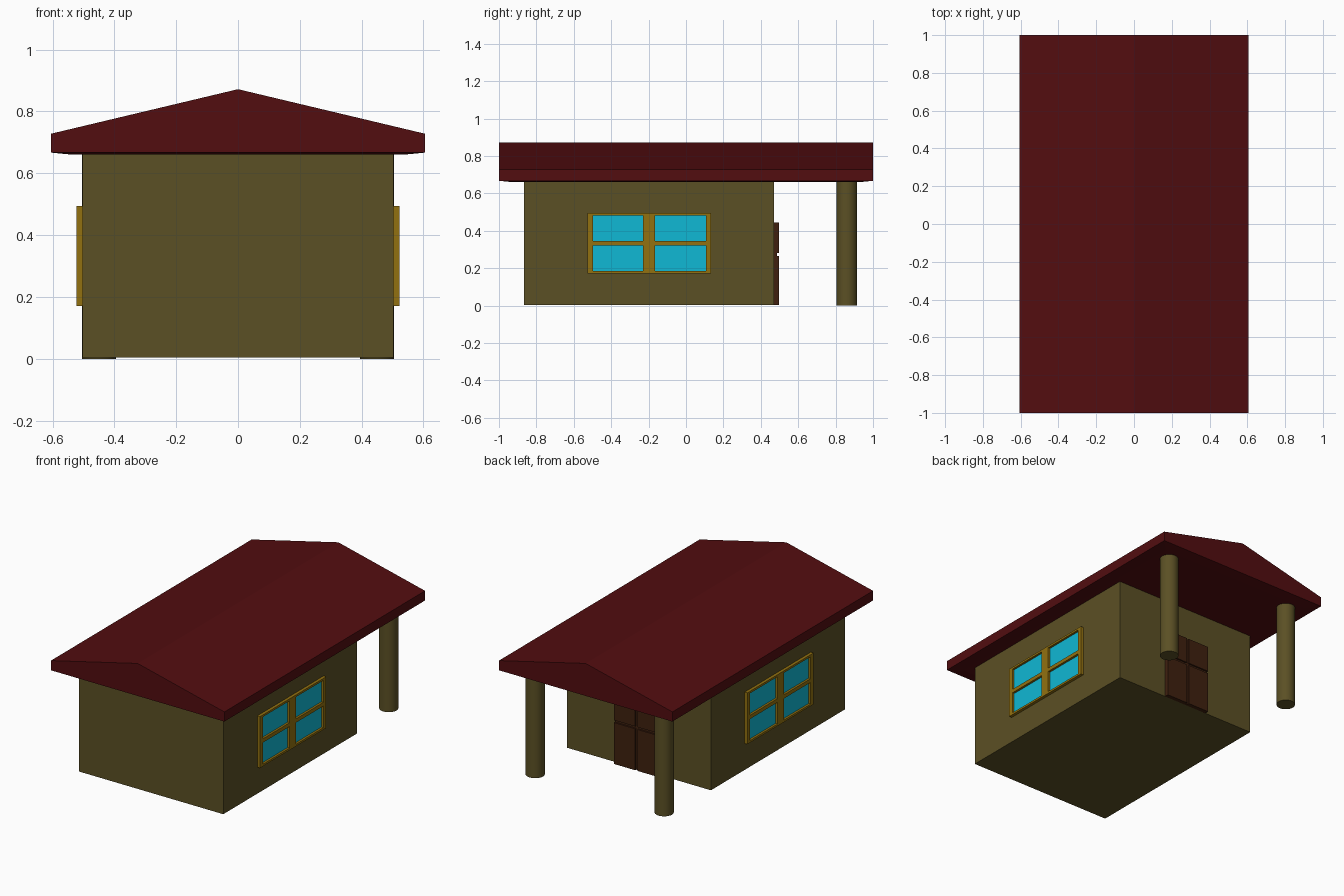
import bpy
import bmesh
from mathutils import Matrix, Vector

cube = bpy.data.objects.get("Cube")
if cube:
    bpy.data.objects.remove(cube, do_unlink=True)


def material(name, r, g, b):
    m = bpy.data.materials.new(name)
    m.use_nodes = True
    m.diffuse_color = (r, g, b, 1)
    bsdf = m.node_tree.nodes["Principled BSDF"]
    bsdf.inputs["Base Color"].default_value = (r, g, b, 1)
    bsdf.inputs["Roughness"].default_value = 0.8
    return m


OLIVE = material("olive wall", 0.105, 0.08, 0.018)
RED = material("dark red roof", 0.085, 0.004, 0.005)
GOLD = material("golden frame", 0.29, 0.165, 0.005)
GLASS = material("cyan glass", 0.005, 0.48, 0.66)
BROWN = material("brown door", 0.05, 0.0145, 0.0045)


def add_box(bm, low, high):
    low, high = Vector(low), Vector(high)
    matrix = Matrix.Translation((low + high) / 2) @ Matrix.Diagonal((*(high - low), 1))
    bmesh.ops.create_cube(bm, size=1, matrix=matrix)


def finish(name, bm, mat):
    mesh = bpy.data.meshes.new(name)
    bmesh.ops.recalc_face_normals(bm, faces=bm.faces[:])
    bm.to_mesh(mesh)
    bm.free()
    mesh.materials.append(mat)
    obj = bpy.data.objects.new(name, mesh)
    bpy.context.collection.objects.link(obj)
    return obj


def boxes(name, mat, *spans):
    bm = bmesh.new()
    for low, high in spans:
        add_box(bm, low, high)
    return finish(name, bm, mat)


# House body
boxes("walls", OLIVE, ((-0.503, -0.865, 0.004), (0.503, 0.47, 0.664)))

# Roof: gable profile swept from front to back, with a slightly dropped ceiling
bm = bmesh.new()
profile = [(-0.605, 0.667), (0.605, 0.667), (0.605, 0.728), (0, 0.872), (-0.605, 0.728)]
gable = bm.faces.new([bm.verts.new((x, -1, z)) for x, z in profile])
swept = bmesh.ops.extrude_face_region(bm, geom=[gable])["geom"]
bmesh.ops.translate(bm, vec=(0, 2, 0), verts=[v for v in swept if isinstance(v, bmesh.types.BMVert)])
if gable.is_valid is False or len(bm.faces) < 7:
    bm.faces.new([v for v in bm.verts if v.co.y < 0])
bmesh.ops.recalc_face_normals(bm, faces=bm.faces[:])
ceiling = [f for f in bm.faces if f.normal.z < -0.9]
bmesh.ops.inset_region(bm, faces=ceiling, thickness=0.1, depth=0)
for v in {v for f in bm.faces if f.normal.z < -0.9 for v in f.verts}:
    if abs(v.co.x) < 0.55:
        v.co.z = 0.66
finish("roof", bm, RED)

# Porch posts and side windows, repeated on both sides
for side, label in ((1, "left"), (-1, "right")):
    bm = bmesh.new()
    bmesh.ops.create_cone(bm, cap_ends=True, segments=32, radius1=0.055, radius2=0.055,
                          depth=0.667, matrix=Matrix.Translation((side * 0.45, 0.86, 0.3335)))
    post = finish(label + "_porch_post", bm, OLIVE)
    bpy.ops.object.select_all(action="DESELECT")
    post.select_set(True)
    bpy.context.view_layer.objects.active = post
    bpy.ops.object.shade_smooth_by_angle()

    inner, outer = side * 0.495, side * 0.522
    x0, x1 = min(inner, outer), max(inner, outer)
    bars = [(-0.526, -0.497, 0.171, 0.495), (-0.23, -0.167, 0.171, 0.495),
            (0.106, 0.134, 0.171, 0.495)]
    for y0, y1 in ((-0.497, -0.23), (-0.167, 0.106)):
        bars += [(y0, y1, z0, z1) for z0, z1 in ((0.171, 0.184), (0.32, 0.344), (0.482, 0.495))]
    boxes(label + "_window_frame", GOLD,
          *[((x0, y0, z0), (x1, y1, z1)) for y0, y1, z0, z1 in bars])
    pane = sorted((side * 0.5, side * 0.508))
    boxes(label + "_window_glass", GLASS, ((pane[0], -0.51, 0.18), (pane[1], 0.12, 0.49)))

# Back door: backing slab with four raised panels
boxes("door_slab", BROWN, ((-0.155, 0.46, 0.004), (0.155, 0.486, 0.445)))
panels = [((x0, 0.48, z0), (x1, 0.496, z1))
          for x0, x1 in ((-0.155, -0.008), (0.008, 0.155))
          for z0, z1 in ((0.004, 0.265), (0.28, 0.445))]
boxes("door_panels", BROWN, *panels)
